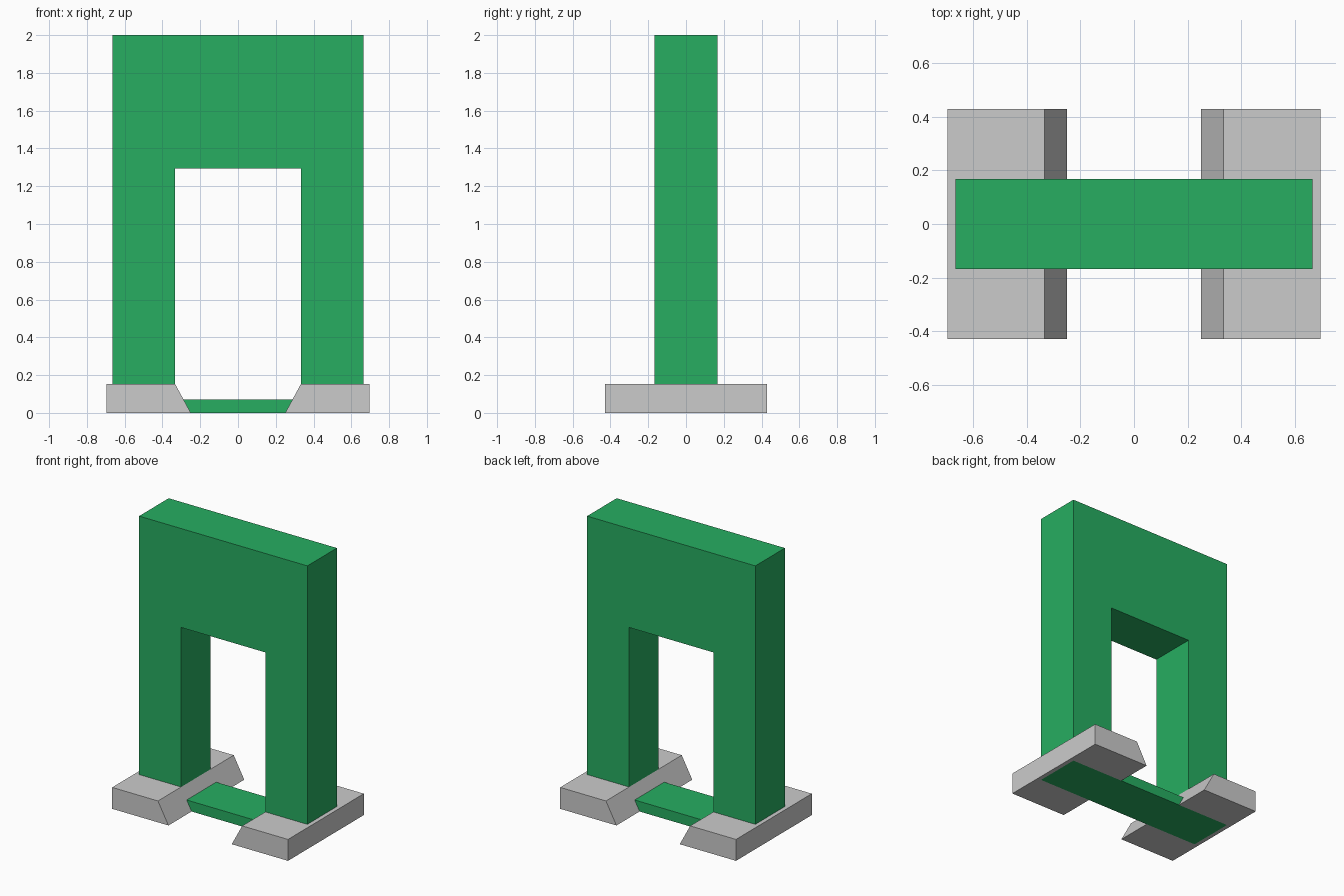
import bpy
import bmesh
from mathutils import Vector

if "Cube" in bpy.data.objects:
    bpy.data.objects.remove(bpy.data.objects["Cube"])


def prism(name, points, faces, half_depth, material=None):
    """Extrude a front-view (x, z) profile symmetrically along y."""
    bm = bmesh.new()
    verts = [bm.verts.new((x, -half_depth, z)) for x, z in points]
    front = [bm.faces.new([verts[i] for i in f]) for f in faces]
    back = bmesh.ops.extrude_face_region(bm, geom=front, use_keep_orig=True)
    moved = [g for g in back["geom"] if isinstance(g, bmesh.types.BMVert)]
    bmesh.ops.translate(bm, verts=moved, vec=Vector((0, 2 * half_depth, 0)))
    bmesh.ops.recalc_face_normals(bm, faces=bm.faces)
    mesh = bpy.data.meshes.new(name)
    bm.to_mesh(mesh)
    bm.free()
    obj = bpy.data.objects.new(name, mesh)
    bpy.context.collection.objects.link(obj)
    if material:
        mesh.materials.append(material)
    return obj


green = bpy.data.materials.new("green")
green.diffuse_color = (0.02, 0.42, 0.12, 1)
green.use_nodes = True
green.node_tree.nodes["Principled BSDF"].inputs["Base Color"].default_value = green.diffuse_color

# Upright frame: closed rectangular ring with a heavy lintel and a low sill
outer = [(-0.665, 0), (0.665, 0), (0.665, 2), (-0.665, 2)]
inner = [(-0.333, 0.072), (0.333, 0.072), (0.333, 1.293), (-0.333, 1.293)]
ring = [(i, (i + 1) % 4, 4 + (i + 1) % 4, 4 + i) for i in range(4)]
prism("frame", outer + inner, ring, 0.167, green)

# Feet: plinth blocks with the inner side sloping down and inward
for side, label in ((-1, "left"), (1, "right")):
    profile = [(0.25, 0), (0.695, 0), (0.695, 0.153), (0.333, 0.153)]
    prism(label + "_foot", [(side * x, z) for x, z in profile],
          [(0, 1, 2, 3)], 0.428)
